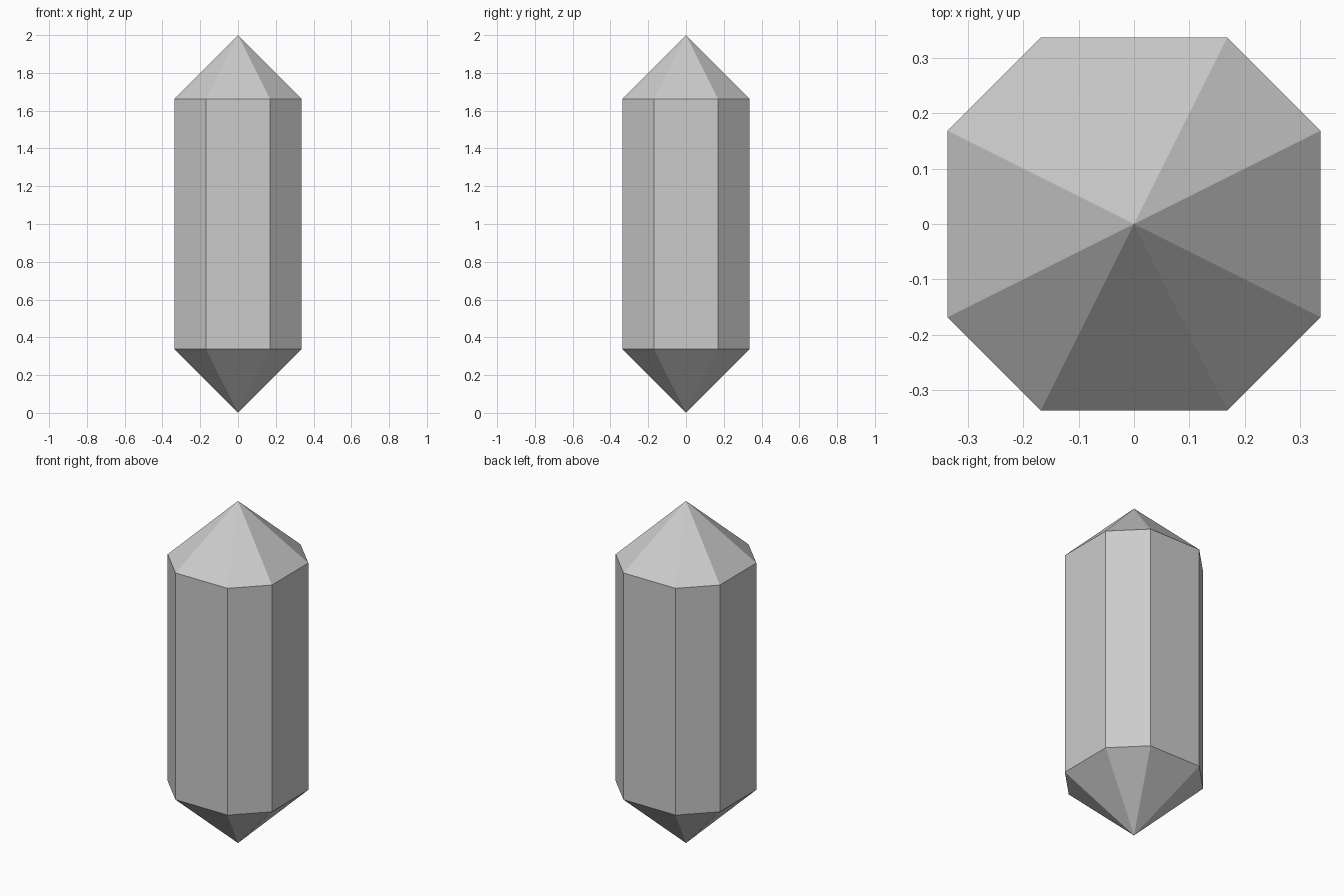
import bpy, bmesh

if "Cube" in bpy.data.objects:
    bpy.data.objects.remove(bpy.data.objects["Cube"])

R = 0.337          # half width
C = R / 2          # half length of the axis-aligned sides
OCTAGON = [(R, -C), (R, C), (C, R), (-C, R), (-R, C), (-R, -C), (-C, -R), (C, -R)]

bm = bmesh.new()
low = [bm.verts.new((x, y, R)) for x, y in OCTAGON]
high = [bm.verts.new((x, y, 2 - R)) for x, y in OCTAGON]
bottom_tip = bm.verts.new((0, 0, 0))
top_tip = bm.verts.new((0, 0, 2))

# Eight shaft sides, each with a pointed facet above and below
for i in range(8):
    j = (i + 1) % 8
    bm.faces.new((low[i], low[j], high[j], high[i]))
    bm.faces.new((high[i], high[j], top_tip))
    bm.faces.new((low[j], low[i], bottom_tip))

bmesh.ops.recalc_face_normals(bm, faces=bm.faces)
mesh = bpy.data.meshes.new("crystal")
bm.to_mesh(mesh)
bm.free()
bpy.context.collection.objects.link(bpy.data.objects.new("crystal", mesh))
